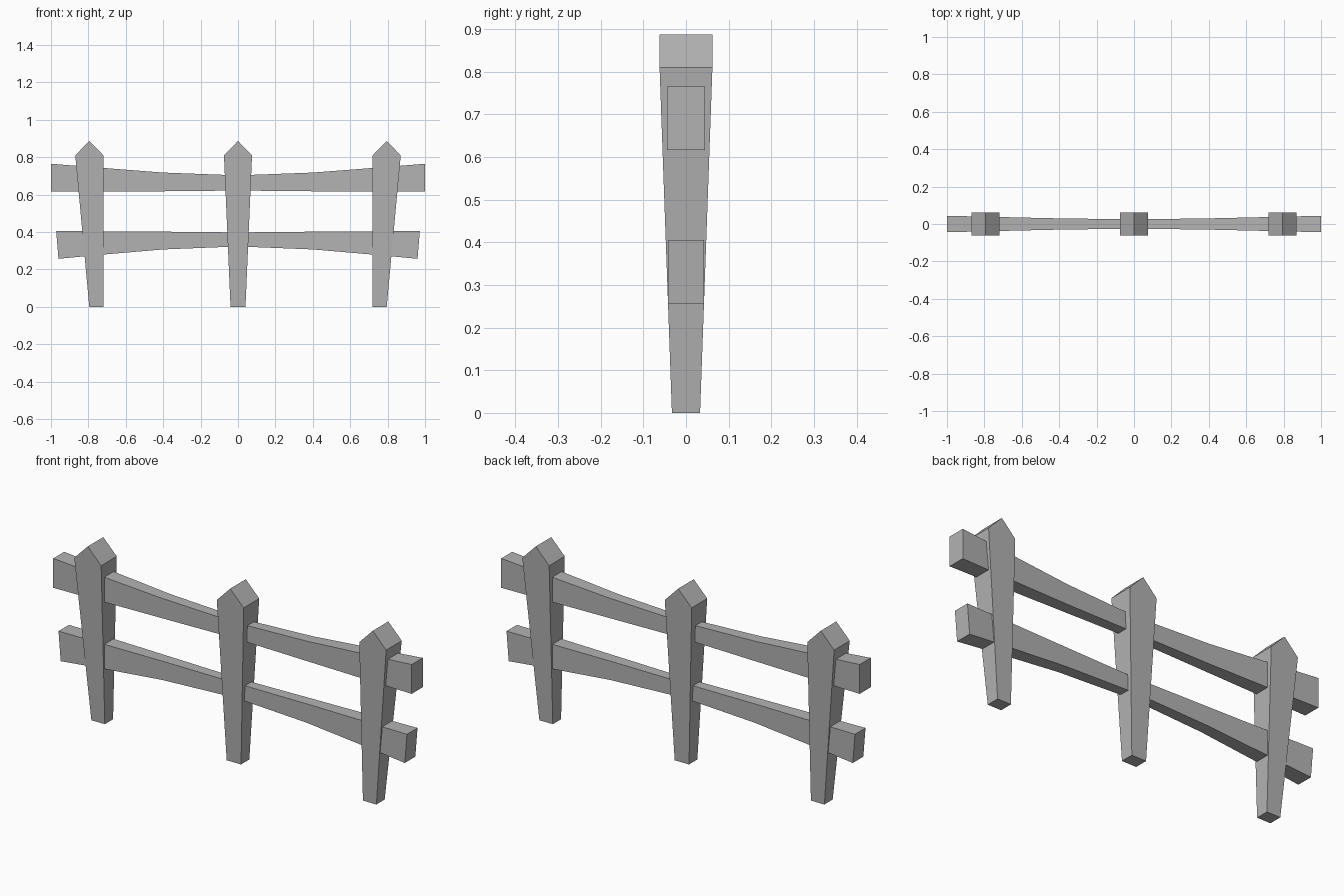
import bpy
import bmesh

cube = bpy.data.objects.get("Cube")
if cube:
    bpy.data.objects.remove(cube, do_unlink=True)

wood = bpy.data.materials.new("grey_wood")
wood.use_nodes = True
colour = (0.45, 0.45, 0.45, 1)
wood.diffuse_color = colour
wood.node_tree.nodes["Principled BSDF"].inputs["Base Color"].default_value = colour


def loft(name, rings):
    """Skin a row of matching closed rings and cap both ends."""
    bm = bmesh.new()
    loops = [[bm.verts.new(p) for p in ring] for ring in rings]
    n = len(loops[0])
    for a, b in zip(loops, loops[1:]):
        for i in range(n):
            j = (i + 1) % n
            bm.faces.new((a[i], a[j], b[j], b[i]))
    bm.faces.new(loops[0])
    bm.faces.new(loops[-1])
    bmesh.ops.recalc_face_normals(bm, faces=bm.faces)
    mesh = bpy.data.meshes.new(name)
    bm.to_mesh(mesh)
    bm.free()
    mesh.materials.append(wood)
    obj = bpy.data.objects.new(name, mesh)
    bpy.context.collection.objects.link(obj)
    return obj


def post(name, foot, shoulder):
    """Tapered post with a gabled top; foot and shoulder are x ranges."""
    apex = sum(shoulder) / 2
    outline = [(foot[0], 0, 0.033), (foot[1], 0, 0.033),
               (shoulder[1], 0.81, 0.062), (apex, 0.887, 0.062),
               (shoulder[0], 0.81, 0.062)]
    loft(name, [[(x, side * d, z) for x, z, d in outline] for side in (-1, 1)])


def rail(name, stations):
    """Rail mirrored about x = 0; station: x top, x bottom, z top, z bottom, half depth."""
    mirrored = [(-a, -b, *rest) for a, b, *rest in reversed(stations[1:])]
    loft(name, [[(xt, -d, zt), (xt, d, zt), (xb, d, zb), (xb, -d, zb)]
                for xt, xb, zt, zb, d in mirrored + stations])


# Posts: the outer two taper only on their outward side
post("middle_post", (-0.04, 0.04), (-0.075, 0.075))
post("left_post", (0.72, 0.795), (0.72, 0.87))
post("right_post", (-0.795, -0.72), (-0.87, -0.72))

# Rails: thin in the middle, thick at the ends
rail("upper_rail", [(0, 0, 0.703, 0.622, 0.025), (0.4, 0.4, 0.718, 0.618, 0.03),
                    (0.75, 0.75, 0.745, 0.617, 0.038), (1, 1, 0.765, 0.617, 0.044)])
rail("lower_rail", [(0, 0, 0.398, 0.323, 0.025), (0.4, 0.4, 0.402, 0.307, 0.03),
                    (0.75, 0.75, 0.404, 0.277, 0.037), (0.972, 0.96, 0.405, 0.257, 0.042)])
